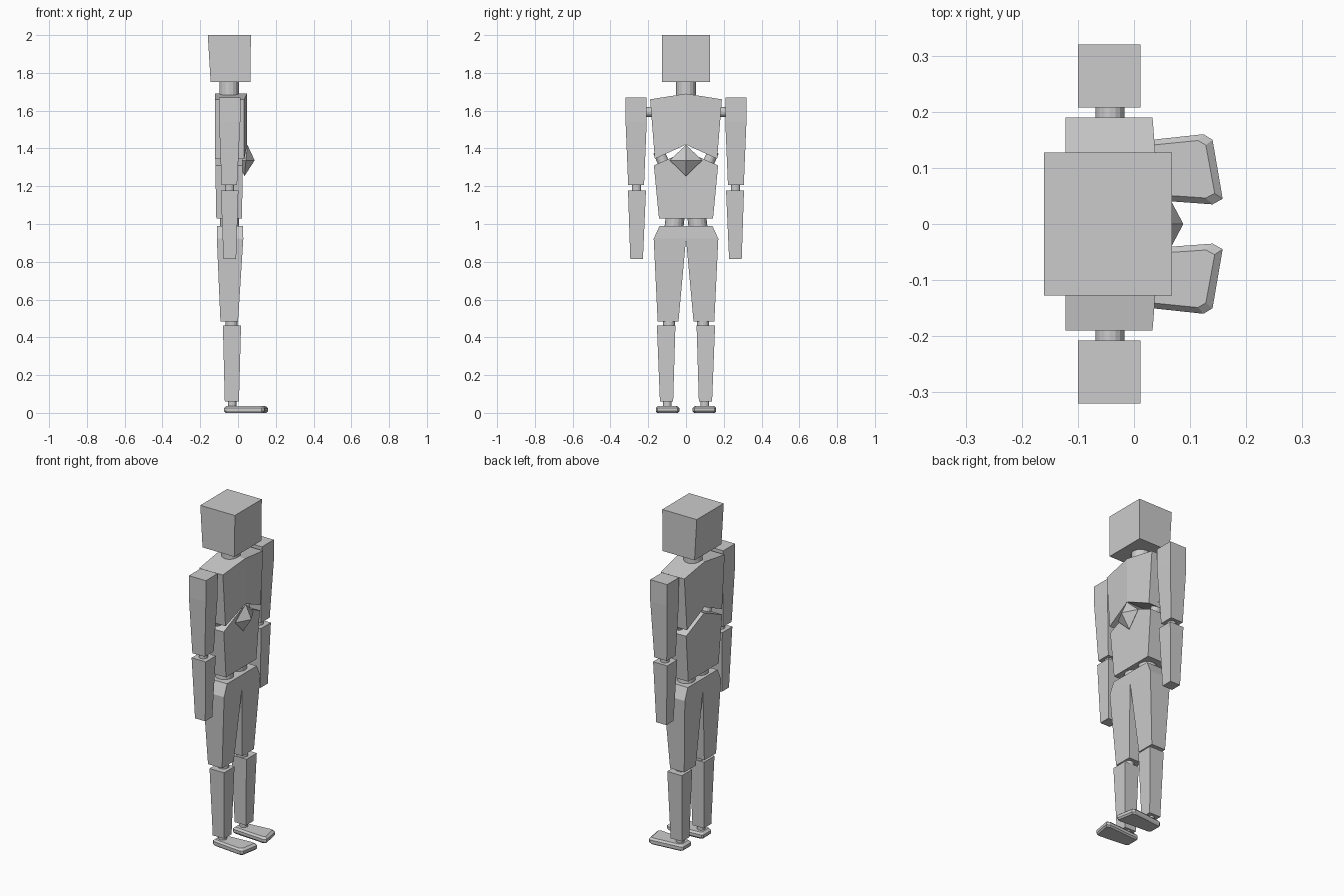
import bpy, bmesh, math
from mathutils import Vector, Matrix

if "Cube" in bpy.data.objects:
    bpy.data.objects.remove(bpy.data.objects["Cube"])

grey = bpy.data.materials.new("light_grey")
grey.diffuse_color = (0.6, 0.6, 0.6, 1)
grey.use_nodes = True
grey.node_tree.nodes["Principled BSDF"].inputs["Base Color"].default_value = grey.diffuse_color


def finish(name, bm, mirror):
    bmesh.ops.recalc_face_normals(bm, faces=bm.faces)
    me = bpy.data.meshes.new(name)
    bm.to_mesh(me)
    bm.free()
    me.materials.append(grey)
    ob = bpy.data.objects.new(name, me)
    bpy.context.collection.objects.link(ob)
    if mirror:
        mod = ob.modifiers.new("mirror", 'MIRROR')
        mod.use_axis = (False, True, False)
        mod.use_clip = True
        mod.merge_threshold = 0.0005
    return ob


def loft(name, rings, mirror=True):
    """Join rings of points; faces lying on the mirror plane are left out."""
    bm = bmesh.new()
    vs = [[bm.verts.new(p) for p in r] for r in rings]
    faces = [vs[0], vs[-1]]
    for a, b in zip(vs, vs[1:]):
        n = len(a)
        faces += [[a[i], a[(i + 1) % n], b[(i + 1) % n], b[i]] for i in range(n)]
    for f in faces:
        if not mirror or any(abs(v.co.y) > 1e-6 for v in f):
            bm.faces.new(f)
    return finish(name, bm, mirror)


def block(name, *levels, mirror=True):
    """Tapered box from levels of (z, x0, x1, y0, y1)."""
    return loft(name, [[(x0, y0, z), (x1, y0, z), (x1, y1, z), (x0, y1, z)]
                       for z, x0, x1, y0, y1 in levels], mirror)


def rod(name, a, b, r, mirror=True):
    """Joint cylinder from point a to point b."""
    a, b = Vector(a), Vector(b)
    turn = (b - a).to_track_quat('Z', 'Y').to_matrix().to_4x4()
    bm = bmesh.new()
    bmesh.ops.create_cone(bm, cap_ends=True, segments=16, radius1=r, radius2=r,
                          depth=(b - a).length,
                          matrix=Matrix.Translation((a + b) / 2) @ turn)
    return finish(name, bm, mirror)


# Head and neck (the figure faces +x)
block("head", (1.753, -0.145, 0.066, -0.127, 0.127),
      (2.0, -0.16, 0.068, -0.127, 0.127), mirror=False)
rod("neck", (-0.047, 0, 1.64), (-0.047, 0, 1.76), 0.052, mirror=False)

# Chest with a front ridge and a notched lower edge
chest = [(0, 1.69), (0.19, 1.66), (0.165, 1.345), (0, 1.42)]
loft("chest", [[(-0.122, y, z) for y, z in chest],
               [(0.033 if y else 0.048, y, z) for y, z in chest]])

# Belly, peaked to follow the chest
belly = [(0, 1.385), (0.17, 1.31), (0.143, 1.028), (0, 1.028)]
loft("belly", [[(-0.12 if z > 1.1 else -0.115, y, z) for y, z in belly],
               [(0.025 if z > 1.1 else 0.021, y, z) for y, z in belly]])
rod("waist_joint", (-0.045, 0.105, 1.29), (-0.045, 0.145, 1.385), 0.03)

# Diamond on the front
bm = bmesh.new()
ring = [bm.verts.new(p) for p in ((0.05, 0, 1.419), (0.042, 0.086, 1.337),
                                  (0.034, 0, 1.253), (0.042, -0.086, 1.337))]
for tip in (bm.verts.new((0.088, 0, 1.337)), bm.verts.new((-0.004, 0, 1.337))):
    for i in range(4):
        bm.faces.new((ring[i], ring[(i + 1) % 4], tip))
finish("diamond", bm, False)

# Arms
rod("shoulder_joint", (-0.043, 0.16, 1.593), (-0.043, 0.22, 1.593), 0.026)
block("upper_arm", (1.206, -0.087, -0.005, 0.222, 0.306),
      (1.543, -0.1, 0.012, 0.208, 0.32), (1.67, -0.1, 0.012, 0.208, 0.32))
rod("elbow_joint", (-0.045, 0.262, 1.16), (-0.045, 0.262, 1.22), 0.025)
block("forearm", (0.816, -0.077, -0.01, 0.228, 0.295),
      (1.178, -0.091, 0.002, 0.212, 0.307))

# Legs
rod("hip_joint", (-0.045, 0.066, 0.96), (-0.045, 0.056, 1.05), 0.05)
block("thigh", (0.483, -0.093, 0.0, 0.04, 0.15),
      (0.922, -0.112, 0.028, 0.0, 0.171), (0.99, -0.11, 0.026, 0.0, 0.14))
rod("knee_joint", (-0.034, 0.09, 0.44), (-0.034, 0.09, 0.5), 0.032)
block("shin", (0.06, -0.07, 0.005, 0.068, 0.138),
      (0.462, -0.08, 0.016, 0.056, 0.154))
rod("ankle_joint", (-0.031, 0.099, 0.025), (-0.031, 0.099, 0.075), 0.023)

# Feet: widening outline with chamfered rims
foot = [(-0.074, 0.06), (-0.066, 0.05), (0.14, 0.035), (0.158, 0.045),
        (0.14, 0.15), (0.124, 0.16), (-0.062, 0.14), (-0.074, 0.13)]
cx, cy = 0.04, 0.098
loft("foot", [[(cx + (x - cx) * sx, cy + (y - cy) * sy, z) for x, y in foot]
              for sx, sy, z in ((0.93, 0.88, 0.0), (1, 1, 0.009),
                                (1, 1, 0.026), (0.88, 0.82, 0.037))])
